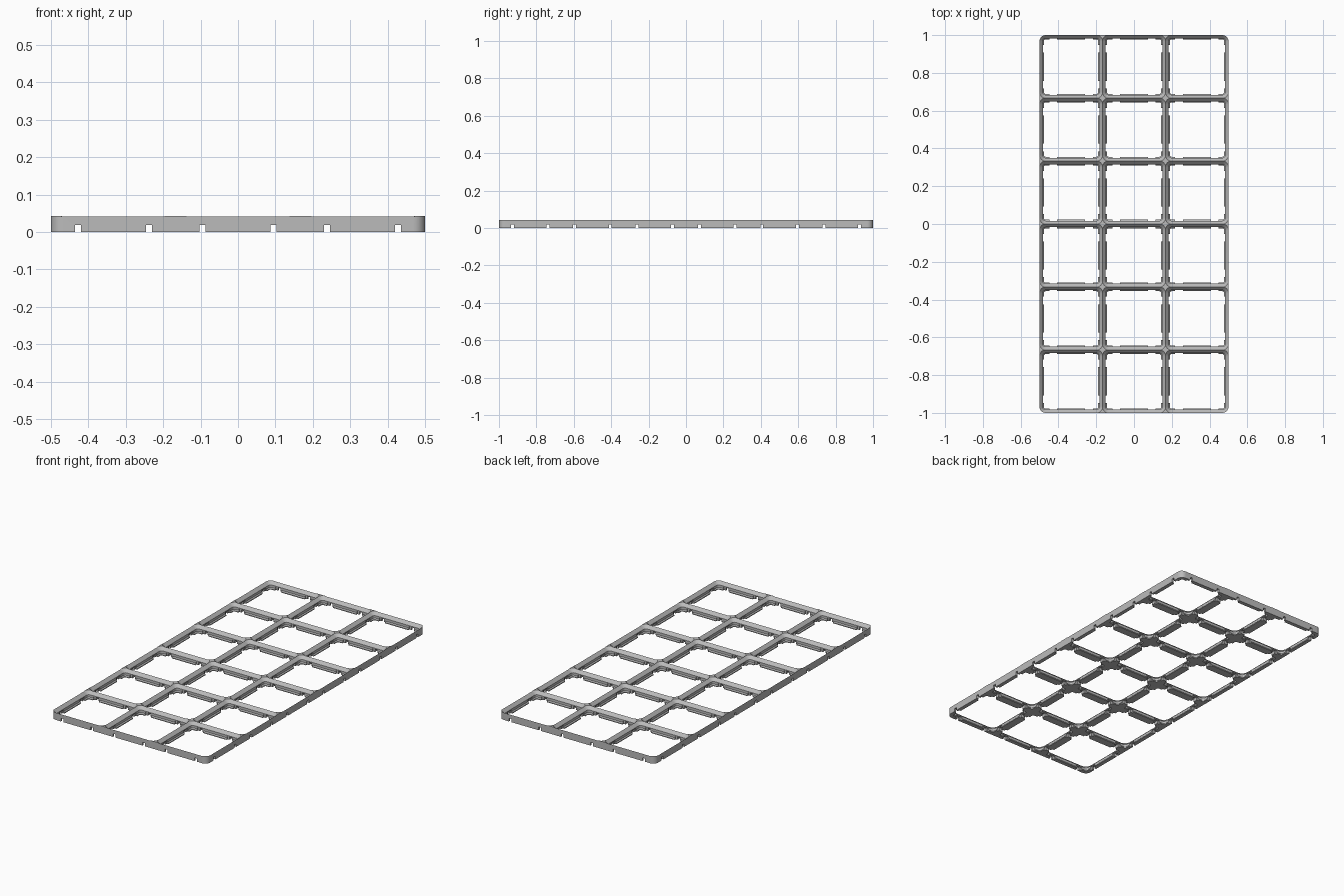
import bpy, bmesh, math

if "Cube" in bpy.data.objects:
    bpy.data.objects.remove(bpy.data.objects["Cube"])

COLS, ROWS = 3, 6
PITCH = 1 / 3
HALF = PITCH / 2
RADIUS = 0.032
MM = PITCH / 42
HEIGHT = 0.0435
SLOT_TOP = 0.019
SLOT_OFFSET = 0.095
CELLS = [((c - (COLS - 1) / 2) * PITCH, (r - (ROWS - 1) / 2) * PITCH)
         for c in range(COLS) for r in range(ROWS)]


def rounded_ring(bm, cx, cy, hx, hy, radius, z, steps=8):
    """Vertices of a rounded rectangle at one height."""
    verts = []
    for corner, (sx, sy) in enumerate([(1, 1), (-1, 1), (-1, -1), (1, -1)]):
        for i in range(steps + 1):
            a = (corner + i / steps) * math.pi / 2
            verts.append(bm.verts.new((cx + sx * (hx - radius) + radius * math.cos(a),
                                       cy + sy * (hy - radius) + radius * math.sin(a), z)))
    return verts


def loft(bm, rings):
    """Closed solid through a stack of rings."""
    n = len(rings[0])
    for low, high in zip(rings, rings[1:]):
        for i in range(n):
            j = (i + 1) % n
            bm.faces.new((low[i], low[j], high[j], high[i]))
    bm.faces.new(rings[0][::-1])
    bm.faces.new(rings[-1])


def box(bm, cx, cy, hx, hy, top):
    corners = [(-hx, -hy), (hx, -hy), (hx, hy), (-hx, hy)]
    loft(bm, [[bm.verts.new((cx + x, cy + y, z)) for x, y in corners] for z in (-0.02, top)])


def make_object(name, bm):
    bmesh.ops.recalc_face_normals(bm, faces=bm.faces[:])
    mesh = bpy.data.meshes.new(name)
    bm.to_mesh(mesh)
    bm.free()
    obj = bpy.data.objects.new(name, mesh)
    bpy.context.collection.objects.link(obj)
    return obj


# Solid slab with rounded corners
bm = bmesh.new()
loft(bm, [rounded_ring(bm, 0, 0, COLS * HALF, ROWS * HALF, RADIUS, z) for z in (0, HEIGHT)])
grid = make_object("grid_frame", bm)

# Stepped pocket for each cell: height, inset from the cell edge, corner radius (mm)
PROFILE = [(-2, 2.85, 1.15), (0.6, 2.85, 1.15), (1.3, 2.15, 1.85),
           (3.1, 2.15, 1.85), (5.75, -0.5, 5.0)]
bm = bmesh.new()
for cx, cy in CELLS:
    loft(bm, [rounded_ring(bm, cx, cy, HALF - inset * MM, HALF - inset * MM, r * MM, z * MM)
              for z, inset, r in PROFILE])
pockets = make_object("pocket_cutter", bm)

# Clip slots: wide in the inner lip of each cell
bm = bmesh.new()
reach = HALF - 0.012
for cx, cy in CELLS:
    for s in (-SLOT_OFFSET, SLOT_OFFSET):
        box(bm, cx + s, cy, 0.02, reach, SLOT_TOP)
        box(bm, cx, cy + s, reach, 0.02, SLOT_TOP)
lip_slots = make_object("lip_slot_cutter", bm)

# Narrow openings running through every wall
bm = bmesh.new()
for s in (-SLOT_OFFSET, SLOT_OFFSET):
    for x in sorted({c[0] for c in CELLS}):
        box(bm, x + s, 0, 0.008, 1.1, SLOT_TOP - 0.0005)
    for y in sorted({c[1] for c in CELLS}):
        box(bm, 0, y + s, 0.6, 0.008, SLOT_TOP - 0.0005)
wall_slots = make_object("wall_slot_cutter", bm)

# Cut, then discard the cutters
bpy.ops.object.select_all(action='DESELECT')
bpy.context.view_layer.objects.active = grid
grid.select_set(True)
for cutter in (pockets, lip_slots, wall_slots):
    cutter.hide_render = True
    mod = grid.modifiers.new(cutter.name, 'BOOLEAN')
    mod.operation = 'DIFFERENCE'
    mod.solver = 'EXACT'
    mod.use_self = True
    mod.object = cutter
    bpy.ops.object.modifier_apply(modifier=mod.name)
    bpy.data.objects.remove(cutter)

# Single grey plastic
grey = bpy.data.materials.new("grey_plastic")
grey.use_nodes = True
colour = (0.5, 0.5, 0.5, 1)
grey.diffuse_color = colour
grey.node_tree.nodes["Principled BSDF"].inputs["Base Color"].default_value = colour
grid.data.materials.clear()
grid.data.materials.append(grey)
bpy.ops.object.shade_smooth_by_angle(angle=math.radians(30))
